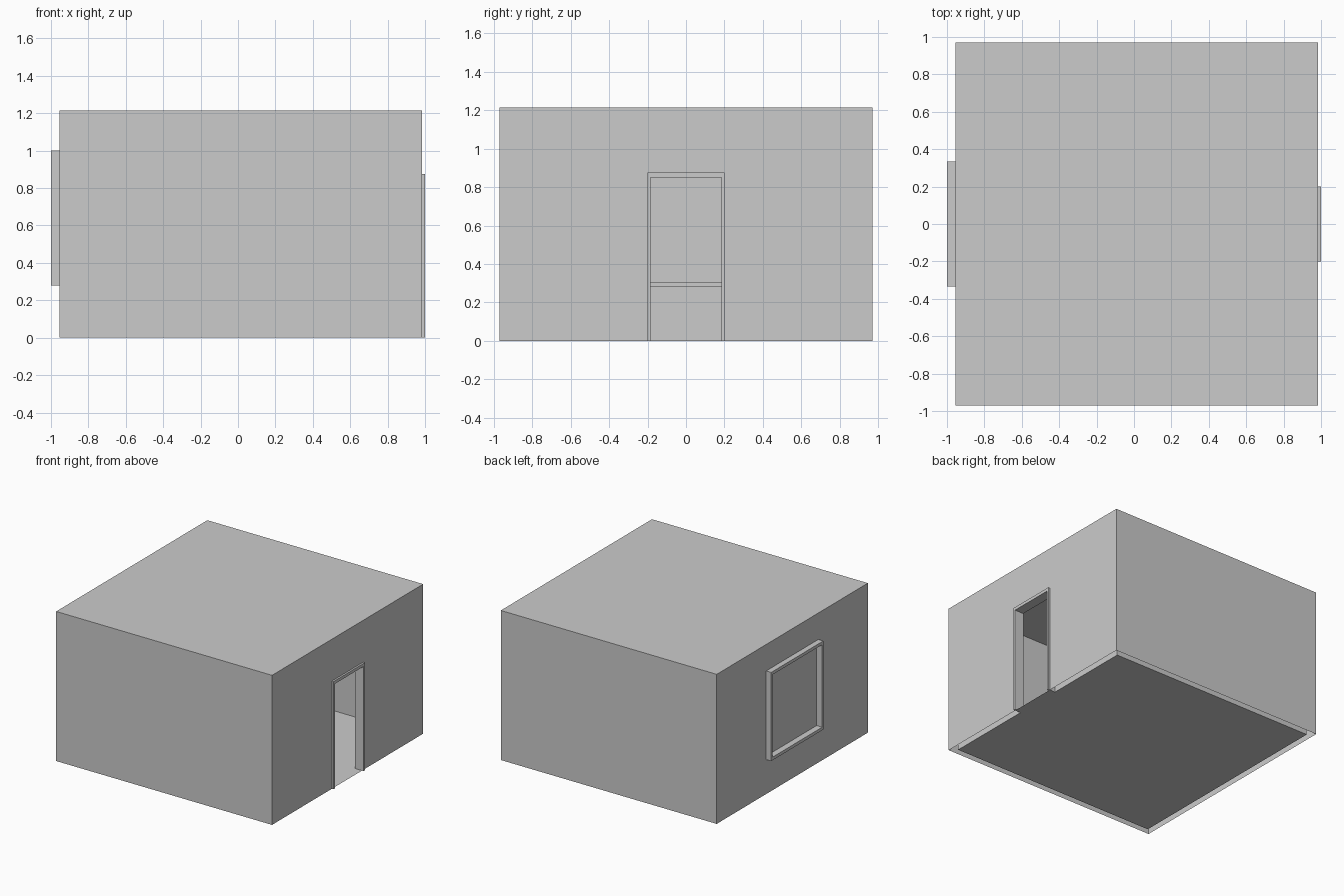
import bpy, bmesh
from mathutils import Vector

if "Cube" in bpy.data.objects:
    bpy.data.objects.remove(bpy.data.objects["Cube"])

X0, X1, Y, H, T = -0.955, 0.985, 0.97, 1.215, 0.05
DOOR = (0.2, 0.0, 0.875)      # half width, bottom, top
WINDOW = (0.335, 0.28, 1.0)


def finish(name, bm):
    me = bpy.data.meshes.new(name)
    bm.to_mesh(me)
    bm.free()
    ob = bpy.data.objects.new(name, me)
    bpy.context.collection.objects.link(ob)
    return ob


def quad(bm, *pts):
    return bm.faces.new([bm.verts.new(p) for p in pts])


def holed_side(bm, x, y, hole):
    """Wall skin at constant x, with a rectangular hole left open."""
    w, lo, hi = hole
    ys = (-y, -w, w, y)
    zs = sorted({0.0, lo, hi, H})
    for a, b in zip(ys, ys[1:]):
        for c, d in zip(zs, zs[1:]):
            if not (a == -w and c == lo):
                quad(bm, (x, a, c), (x, b, c), (x, b, d), (x, a, d))


def wall_skin(name, inset, sign):
    """Four sides, open below; sign 1 faces out, -1 faces into the room."""
    bm = bmesh.new()
    a, b, y = X0 + inset, X1 - inset, Y - inset
    holed_side(bm, a, y, WINDOW)
    holed_side(bm, b, y, DOOR)
    for s in (-y, y):
        quad(bm, (a, s, 0), (b, s, 0), (b, s, H), (a, s, H))
    bmesh.ops.remove_doubles(bm, verts=bm.verts, dist=1e-5)
    bm.normal_update()
    for f in bm.faces:
        n = f.normal
        c = f.calc_center_median()
        if sign * (n.x * c.x + n.y * c.y) < 0:
            f.normal_flip()
    return finish(name, bm)


def frame(name, xa, xb, outer, inner, closed):
    """Rectangular-section trim following outer and inner (y, z) corners."""
    bm = bmesh.new()
    rings = [[bm.verts.new((x, *p)) for p in path]
             for x, path in ((xa, outer), (xb, outer), (xb, inner), (xa, inner))]
    n = len(outer)
    for i in range(n if closed else n - 1):
        j = (i + 1) % n
        for r, s in zip(rings, rings[1:] + rings[:1]):
            bm.faces.new((r[i], r[j], s[j], s[i]))
    if not closed:
        for i in (0, n - 1):
            bm.faces.new([r[i] for r in rings])
    bmesh.ops.recalc_face_normals(bm, faces=bm.faces)
    return finish(name, bm)


def corners(w, lo, hi):
    return [(-w, lo), (-w, hi), (w, hi), (w, lo)]


# Walls: outer and inner skins
wall_skin("outer_walls", 0, 1)
wall_skin("inner_walls", T, -1)

# Flat roof
bm = bmesh.new()
quad(bm, (X0, -Y, H), (X1, -Y, H), (X1, Y, H), (X0, Y, H))
finish("roof", bm)

# Floor, running out through the doorway
bm = bmesh.new()
a, b, y, w = X0 + T, X1 - T, Y - T, DOOR[0]
quad(bm, (a, -y, 0), (b, -y, 0), (b, -w, 0), (X1, -w, 0),
     (X1, w, 0), (b, w, 0), (b, y, 0), (a, y, 0))
finish("floor", bm)

# Door and window trims
frame("door_frame", 0.92, 1.0, corners(*DOOR), corners(0.185, 0, 0.85), False)
frame("window_frame", -1.0, -0.86, corners(*WINDOW), corners(0.32, 0.305, 0.975), True)

# Window pane
bm = bmesh.new()
bmesh.ops.create_cube(bm, size=1)
bmesh.ops.scale(bm, verts=bm.verts, vec=(0.04, 0.64, 0.67))
bmesh.ops.translate(bm, verts=bm.verts, vec=Vector((-0.93, 0, 0.64)))
finish("window_pane", bm)
